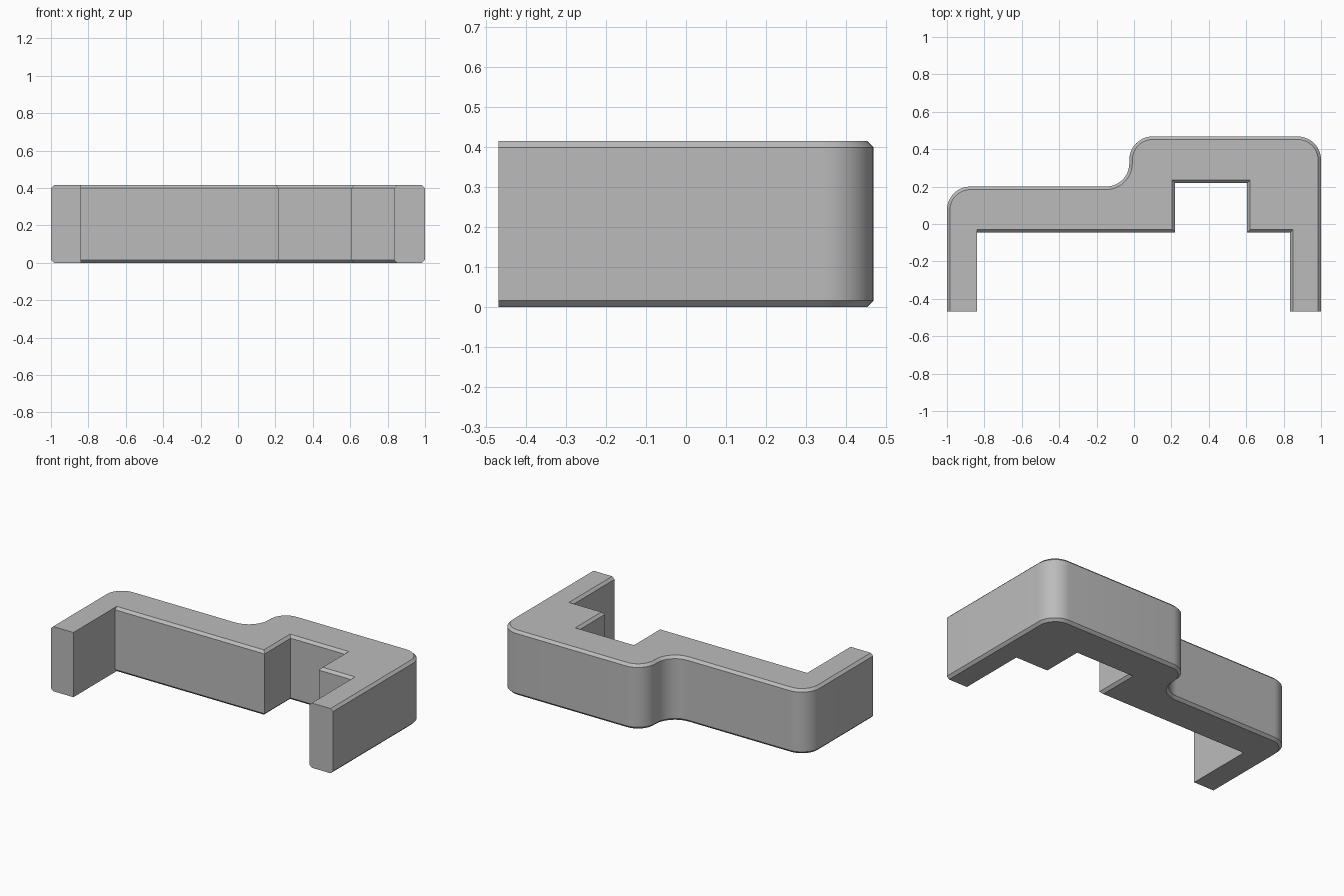
import bpy
import bmesh
from math import cos, sin, radians
from mathutils import Vector

cube = bpy.data.objects.get("Cube")
if cube:
    bpy.data.objects.remove(cube, do_unlink=True)

HEIGHT, CHAMFER, RADIUS = 0.415, 0.016, 0.125
FRONT, BACK, STEP = -0.468, 0.468, 0.2
ARM_INNER = -0.84


def arc(cx, cy, start, end, steps=12):
    angles = [radians(start + (end - start) * i / steps) for i in range(steps + 1)]
    return [Vector((cx + RADIUS * cos(a), cy + RADIUS * sin(a))) for a in angles]


# Counter-clockwise outline: front arms, inner wall with square notch, rounded back
outline = [Vector(p) for p in (
    (-1, FRONT), (ARM_INNER, FRONT), (ARM_INNER, -0.045), (0.22, -0.045),
    (0.22, 0.22), (0.605, 0.22), (0.605, -0.045), (0.835, -0.045),
    (0.835, FRONT), (1, FRONT))]
outline += arc(1 - RADIUS, BACK - RADIUS, 0, 90)
outline += arc(0.1, BACK - RADIUS, 90, 180)
outline += arc(0.1 - 2 * RADIUS, STEP + RADIUS, 0, -90)
outline += arc(-1 + RADIUS, STEP - RADIUS, 90, 180)
count = len(outline)


def edge_inset(i):
    """Inward normal and chamfer width; arm ends and one inner wall stay square."""
    a, b = outline[i], outline[(i + 1) % count]
    d = (b - a).normalized()
    square = any(all(abs(p[axis] - v) < 1e-5 for p in (a, b))
                 for axis, v in ((1, FRONT), (0, ARM_INNER)))
    return Vector((-d.y, d.x)), 0 if square else CHAMFER


def inset_point(i):
    (n1, w1), (n2, w2) = edge_inset(i - 1 if i else count - 1), edge_inset(i)
    det = n1.x * n2.y - n1.y * n2.x
    if abs(det) < 1e-4:
        return outline[i] + n1 * w1
    return outline[i] + Vector((w1 * n2.y - w2 * n1.y, n1.x * w2 - n2.x * w1)) / det


# Loft the chamfered bracket through four outlines
inner = [inset_point(i) for i in range(count)]
bm = bmesh.new()
rings = [[bm.verts.new((p.x, p.y, z)) for p in ring] for ring, z in (
    (inner, 0), (outline, CHAMFER), (outline, HEIGHT - CHAMFER), (inner, HEIGHT))]
for low, high in zip(rings, rings[1:]):
    for i in range(count):
        j = (i + 1) % count
        bm.faces.new((low[i], low[j], high[j], high[i]))

# Join the square arm ends and inner wall into clean flat faces
bm.faces.new(list(reversed(rings[0])))
bm.faces.new(rings[-1])
bmesh.ops.remove_doubles(bm, verts=bm.verts, dist=1e-5)
bmesh.ops.recalc_face_normals(bm, faces=bm.faces)
bmesh.ops.triangulate(bm, faces=[f for f in bm.faces if len(f.verts) > 4])

mesh = bpy.data.meshes.new("stepped_bracket")
bm.to_mesh(mesh)
bm.free()
bracket = bpy.data.objects.new("stepped_bracket", mesh)
bpy.context.collection.objects.link(bracket)

# Plain grey finish
grey = bpy.data.materials.new("plain_grey")
grey.use_nodes = True
colour = (0.5, 0.5, 0.5, 1)
grey.diffuse_color = colour
grey.node_tree.nodes["Principled BSDF"].inputs["Base Color"].default_value = colour
mesh.materials.append(grey)

bpy.context.view_layer.objects.active = bracket
bracket.select_set(True)
bpy.ops.object.shade_smooth_by_angle(angle=radians(30))
